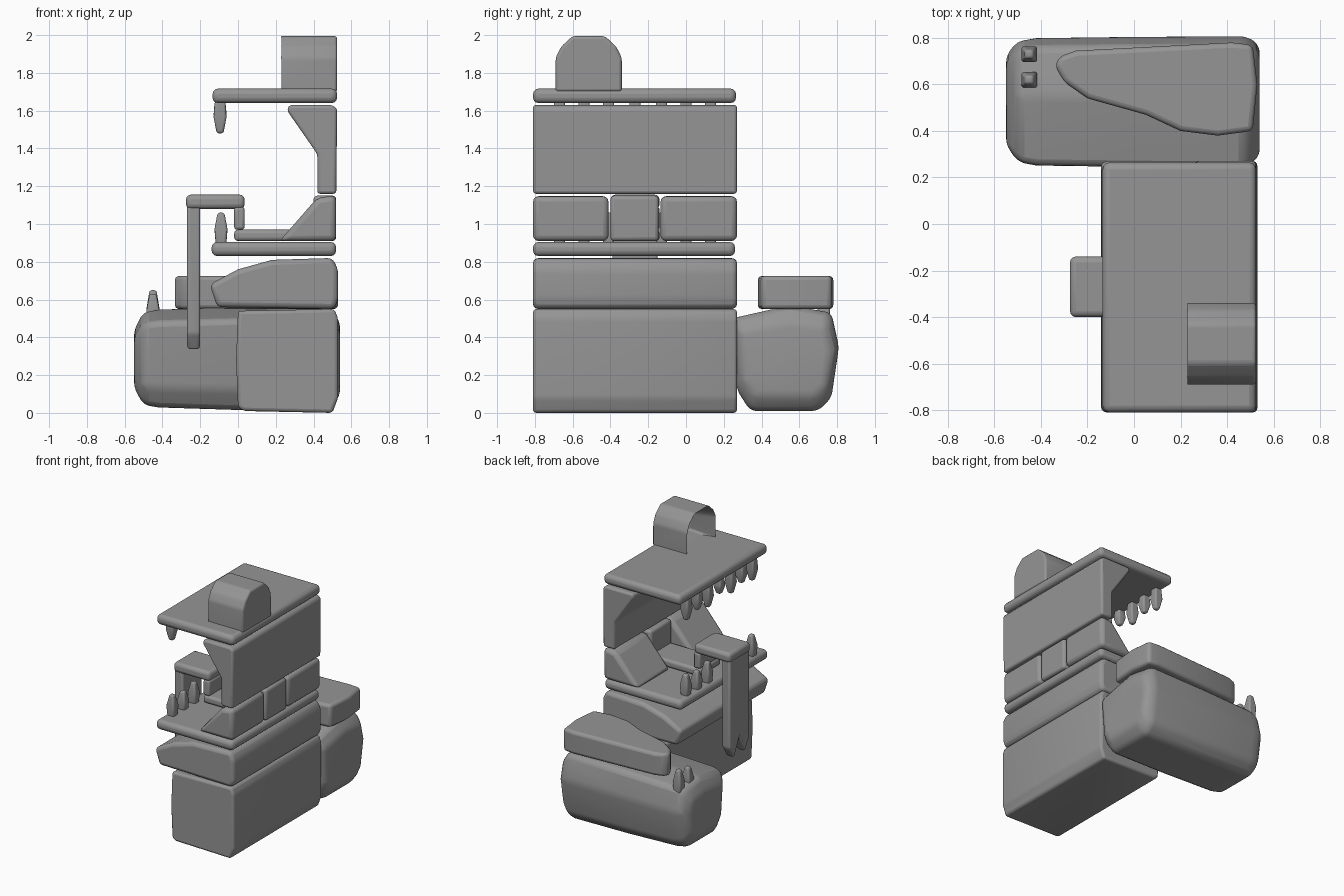
import bpy
import bmesh
from mathutils import Vector

old = bpy.data.objects.get("Cube")
if old:
    bpy.data.objects.remove(old, do_unlink=True)

stone = bpy.data.materials.new("stone grey")
stone.use_nodes = True
GREY = (0.3, 0.3, 0.3, 1)
stone.diffuse_color = GREY
stone.node_tree.nodes["Principled BSDF"].inputs["Base Color"].default_value = GREY


def finish(bm, name, bevel):
    bmesh.ops.recalc_face_normals(bm, faces=bm.faces)
    mesh = bpy.data.meshes.new(name)
    bm.to_mesh(mesh)
    bm.free()
    mesh.materials.append(stone)
    obj = bpy.data.objects.new(name, mesh)
    bpy.context.collection.objects.link(obj)
    bpy.ops.object.select_all(action='DESELECT')
    obj.select_set(True)
    bpy.context.view_layer.objects.active = obj
    mod = obj.modifiers.new("soft edges", 'BEVEL')
    mod.width = bevel
    mod.segments = 3
    mod.limit_method = 'ANGLE'
    mod.angle_limit = 0.35
    bpy.ops.object.shade_smooth_by_angle(angle=0.7)
    return obj


def loft(rings):
    """Closed skin through rings of points with equal counts."""
    bm = bmesh.new()
    loops = [[bm.verts.new(p) for p in ring] for ring in rings]
    n = len(loops[0])
    for a, b in zip(loops, loops[1:]):
        for i in range(n):
            j = (i + 1) % n
            bm.faces.new((a[i], a[j], b[j], b[i]))
    bm.faces.new(loops[0])
    bm.faces.new(loops[-1])
    bmesh.ops.recalc_face_normals(bm, faces=bm.faces)
    return bm


def place(axis, p, t):
    u, v = p
    return {'x': (t, u, v), 'y': (u, t, v), 'z': (u, v, t)}[axis]


def prism(name, pts, axis, a, b, bevel=0.03):
    rings = [[place(axis, p, t) for p in pts] for t in (a, b)]
    return finish(loft(rings), name, bevel)


def block(name, x, y, z, bevel=0.03):
    pts = [(x[0], y[0]), (x[1], y[0]), (x[1], y[1]), (x[0], y[1])]
    return prism(name, pts, 'z', z[0], z[1], bevel)


def tooth(name, x, y, root, tip):
    """Blunt tapered tooth from root height to tip height."""
    rings = []
    for t, r in ((0, 0.028), (0.5, 0.034), (1, 0.018)):
        z = root + (tip - root) * t
        rings.append([(x - r, y - r, z), (x + r, y - r, z),
                      (x + r, y + r, z), (x - r, y + r, z)])
    finish(loft(rings), name, 0.012)


LEN = (-0.81, 0.27)
MID = -0.27

# Main building
base = [(0, 0.03), (0.03, 0.01), (0.5, 0.0), (0.53, 0.08),
        (0.53, 0.5), (0.51, 0.55), (0, 0.54), (-0.01, 0.28)]
prism("base", base, 'y', *LEN, 0.05)
tier = [(-0.11, 0.56), (0.51, 0.55), (0.53, 0.6), (0.53, 0.76), (0.5, 0.82),
        (0.18, 0.81), (0, 0.76), (-0.15, 0.68)]
prism("lower_lip", tier, 'y', *LEN, 0.045)
block("counter", (-0.14, 0.52), (-0.81, 0.26), (0.83, 0.905), 0.03)

# Back wall
wedge = [(0.22, 0.91), (0.52, 0.91), (0.52, 1.15), (0.42, 1.14)]
prism("right_cheek", wedge, 'y', -0.81, -0.41, 0.03)
prism("left_cheek", wedge, 'y', -0.135, 0.27, 0.03)
block("centre_panel", (0.4, 0.52), (-0.4, -0.145), (0.91, 1.15), 0.02)
wall = [(0.42, 1.16), (0.52, 1.16), (0.525, 1.61), (0.5, 1.63),
        (0.27, 1.63), (0.26, 1.6), (0.42, 1.37)]
prism("upper_wall", wall, 'y', *LEN, 0.02)
block("roof", (-0.135, 0.525), (-0.81, 0.265), (1.64, 1.717), 0.03)

# Chimney with a recessed opening on its front face
arch = [(-0.69, 1.7), (-0.69, 1.88), (-0.66, 1.94), (-0.6, 1.995),
        (-0.43, 1.995), (-0.37, 1.94), (-0.34, 1.88), (-0.34, 1.7)]
bm = loft([[(t, *p) for p in arch] for t in (0.22, 0.525)])
front = next(f for f in bm.faces if f.normal.x < -0.9)
bmesh.ops.inset_region(bm, faces=[front], thickness=0.05)
bmesh.ops.translate(bm, verts=front.verts[:], vec=Vector((0.22, 0, 0)))
finish(bm, "chimney", 0.015)

# Tongue
W = (-0.4, -0.14)
block("tongue_root", (-0.02, 0.45), W, (0.91, 0.97), 0.02)
block("tongue_riser", (-0.02, 0.035), W, (0.97, 1.09), 0.015)
block("tongue_top", (-0.275, 0.035), W, (1.08, 1.155), 0.025)
fork = [(-0.39, 1.1), (-0.39, 0.42), (-0.335, 0.33), (MID, 0.46),
        (-0.205, 0.33), (-0.15, 0.42), (-0.15, 1.1)]
prism("tongue_tip", fork, 'x', -0.27, -0.2, 0.015)

# Teeth, mirrored about the middle of the shop front
for i, d in enumerate((0.14, 0.27, 0.4)):
    for side, s in (("right", -1), ("left", 1)):
        tooth(f"lower_tooth_{side}_{i}", -0.09, MID + s * d, 0.89, 1.06 - 0.02 * (i == 1))
        tooth(f"upper_tooth_{side}_{i}", -0.095, MID + s * d, 1.65, 1.48 + 0.03 * (i == 1))
tooth("upper_tooth_centre", -0.095, MID, 1.65, 1.53)

# Side boulder lofted along x
section = [(0.34, 0.01), (0.7, 0.01), (0.77, 0.08), (0.81, 0.35),
           (0.77, 0.53), (0.55, 0.57), (0.24, 0.5), (0.27, 0.12)]
rings = []
for x, sy, sz in ((-0.55, 0.68, 0.55), (-0.5, 0.92, 0.88), (-0.42, 0.97, 0.93),
                  (0, 0.99, 0.98), (0.48, 1, 1), (0.54, 0.85, 0.7)):
    rings.append([(x, 0.54 + (y - 0.54) * sy, 0.28 + (z - 0.28) * sz)
                  for y, z in section])
finish(loft(rings), "boulder", 0.03)

# Cap on the boulder and its two small teeth
cap = [(-0.34, 0.68), (-0.3, 0.61), (-0.2, 0.54), (0.05, 0.47), (0.2, 0.4),
       (0.36, 0.38), (0.51, 0.4), (0.53, 0.6), (0.51, 0.77), (0.42, 0.78),
       (-0.25, 0.745), (-0.32, 0.72)]
prism("boulder_cap", cap, 'z', 0.55, 0.725, 0.045)
for i, y in enumerate((0.62, 0.73)):
    tooth(f"boulder_tooth_{i}", -0.45, y, 0.46, 0.63 + 0.02 * i)
